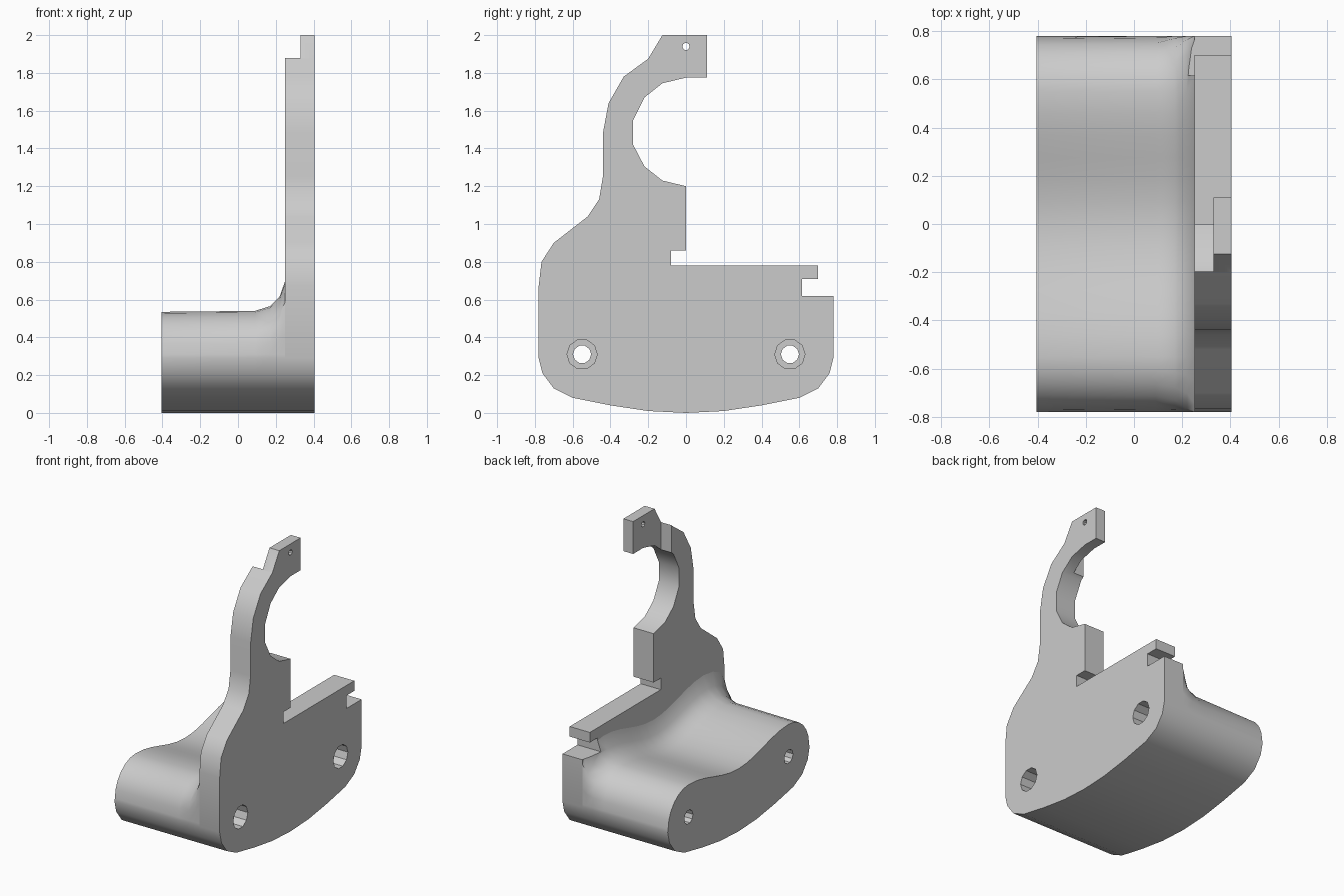
import bpy, bmesh, math
from mathutils import Matrix

cube = bpy.data.objects.get("Cube")
if cube:
    bpy.data.objects.remove(cube, do_unlink=True)

grey = bpy.data.materials.new("plain grey")
grey.use_nodes = True
grey.diffuse_color = (0.6, 0.6, 0.6, 1)
grey.node_tree.nodes["Principled BSDF"].inputs["Base Color"].default_value = (0.6, 0.6, 0.6, 1)

X_END, X_MID, X_FACE = -0.405, 0.25, 0.405
HOLE_Y, HOLE_Z, CAP_R, SIDE = 0.55, 0.31, 0.23, 0.78


def to_object(name, bm):
    bmesh.ops.recalc_face_normals(bm, faces=bm.faces)
    mesh = bpy.data.meshes.new(name)
    bm.to_mesh(mesh)
    bm.free()
    obj = bpy.data.objects.new(name, mesh)
    bpy.context.collection.objects.link(obj)
    return obj


def loft(name, sections):
    """Skin a list of (x, [(y, z), ...]) sections and cap both ends."""
    bm = bmesh.new()
    rings = [[bm.verts.new((x, y, z)) for y, z in pts] for x, pts in sections]
    for a, b in zip(rings, rings[1:]):
        for i in range(len(a)):
            j = (i + 1) % len(a)
            bm.faces.new((a[i], a[j], b[j], b[i]))
    bm.faces.new(rings[0])
    bm.faces.new(rings[-1])
    return to_object(name, bm)


def rod(name, x0, x1, y, z, r, sides=10):
    bm = bmesh.new()
    place = Matrix.Translation(((x0 + x1) / 2, y, z)) @ Matrix.Rotation(math.pi / 2, 4, 'Y')
    bmesh.ops.create_cone(bm, cap_ends=True, segments=sides, radius1=r, radius2=r,
                          depth=x1 - x0, matrix=place)
    return to_object(name, bm)


def box(name, x0, x1, y0, y1, z0, z1):
    return loft(name, [(x, [(y0, z0), (y1, z0), (y1, z1), (y0, z1)]) for x in (x0, x1)])


def cut(obj, cutters):
    """Subtract the cutters and keep the finished mesh."""
    for c in cutters:
        c.hide_render = True
        mod = obj.modifiers.new(c.name, 'BOOLEAN')
        mod.operation, mod.solver, mod.object = 'DIFFERENCE', 'EXACT', c
    deps = bpy.context.evaluated_depsgraph_get()
    mesh = bpy.data.meshes.new_from_object(obj.evaluated_get(deps))
    obj.modifiers.clear()
    obj.data = mesh


def finish(obj):
    obj.data.materials.clear()
    obj.data.materials.append(grey)
    bpy.ops.object.select_all(action='DESELECT')
    obj.select_set(True)
    bpy.context.view_layer.objects.active = obj
    bpy.ops.object.shade_smooth_by_angle(angle=math.radians(35))


# Shared curved underside, running from the back (+y) to the front (-y)
half = [(0.78, 0.29), (0.76, 0.21), (0.70, 0.13), (0.60, 0.08), (0.40, 0.04), (0.20, 0.01)]
underside = half + [(0, 0)] + [(-y, z) for y, z in reversed(half)]

# Side plate with hooked arm and notched ledge
arm_outer = [(-0.78, 0.67), (-0.765, 0.80), (-0.70, 0.90), (-0.52, 1.04), (-0.46, 1.13),
             (-0.44, 1.25), (-0.44, 1.48), (-0.41, 1.64), (-0.33, 1.78), (-0.20, 1.875),
             (-0.125, 2.0), (0.11, 2.0), (0.11, 1.775)]
arm_inner = [(0, 1.775), (-0.125, 1.745), (-0.22, 1.67), (-0.28, 1.55),
             (-0.28, 1.42), (-0.22, 1.305), (-0.125, 1.23), (0, 1.2)]
ledge = [(0, 0.86), (-0.08, 0.86), (-0.08, 0.78), (0.70, 0.78), (0.70, 0.71),
         (0.615, 0.71), (0.615, 0.62), (0.78, 0.62)]
outline = underside + arm_outer + arm_inner + ledge
plate = loft("side_plate", [(X_MID, outline), (X_FACE, outline)])


# Bean-shaped foot, flaring into the plate with a fillet
def foot_section(grow):
    r = CAP_R + grow
    cap = [(min(SIDE, HOLE_Y + r * math.cos(a)), HOLE_Z + r * math.sin(a))
           for a in (math.radians(15 * i) for i in range(7))]
    dip = []
    for i in range(1, 12):
        y = HOLE_Y * (1 - i / 6)
        dip.append((y, HOLE_Z + r - 0.05 * (1 + math.cos(math.pi * y / HOLE_Y))))
    top = cap + dip + [(-y, z) for y, z in reversed(cap)]
    return underside + list(reversed(top))


fillet = [(X_END, -0.005), (0.09, 0.0), (0.17, 0.025), (0.22, 0.075), (X_MID, 0.16)]
foot = loft("foot", [(x, foot_section(g)) for x, g in fillet])

# Counterbored bolt holes through plate and foot
bores = []
for side in (-1, 1):
    y = side * HOLE_Y
    bores.append(rod("bolt_hole_cutter", -0.6, 0.6, y, HOLE_Z, 0.048))
    bores.append(rod("counterbore_cutter", -0.25, 0.6, y, HOLE_Z, 0.08))

# Thinned arm tip, its pin hole, and the notch through the fillet
tip_step = box("tip_step_cutter", 0.1, 0.33, -0.198, 0.3, 1.5, 2.2)
pin_hole = rod("pin_hole_cutter", 0.1, 0.6, 0, 1.94, 0.019)
notch = box("notch_cutter", 0.0, 0.3, 0.615, 0.9, 0.62, 0.9)

cut(plate, bores + [tip_step, pin_hole])
cut(foot, bores + [notch])
for helper in bores + [tip_step, pin_hole, notch]:
    bpy.data.objects.remove(helper, do_unlink=True)
for part in (plate, foot):
    finish(part)
